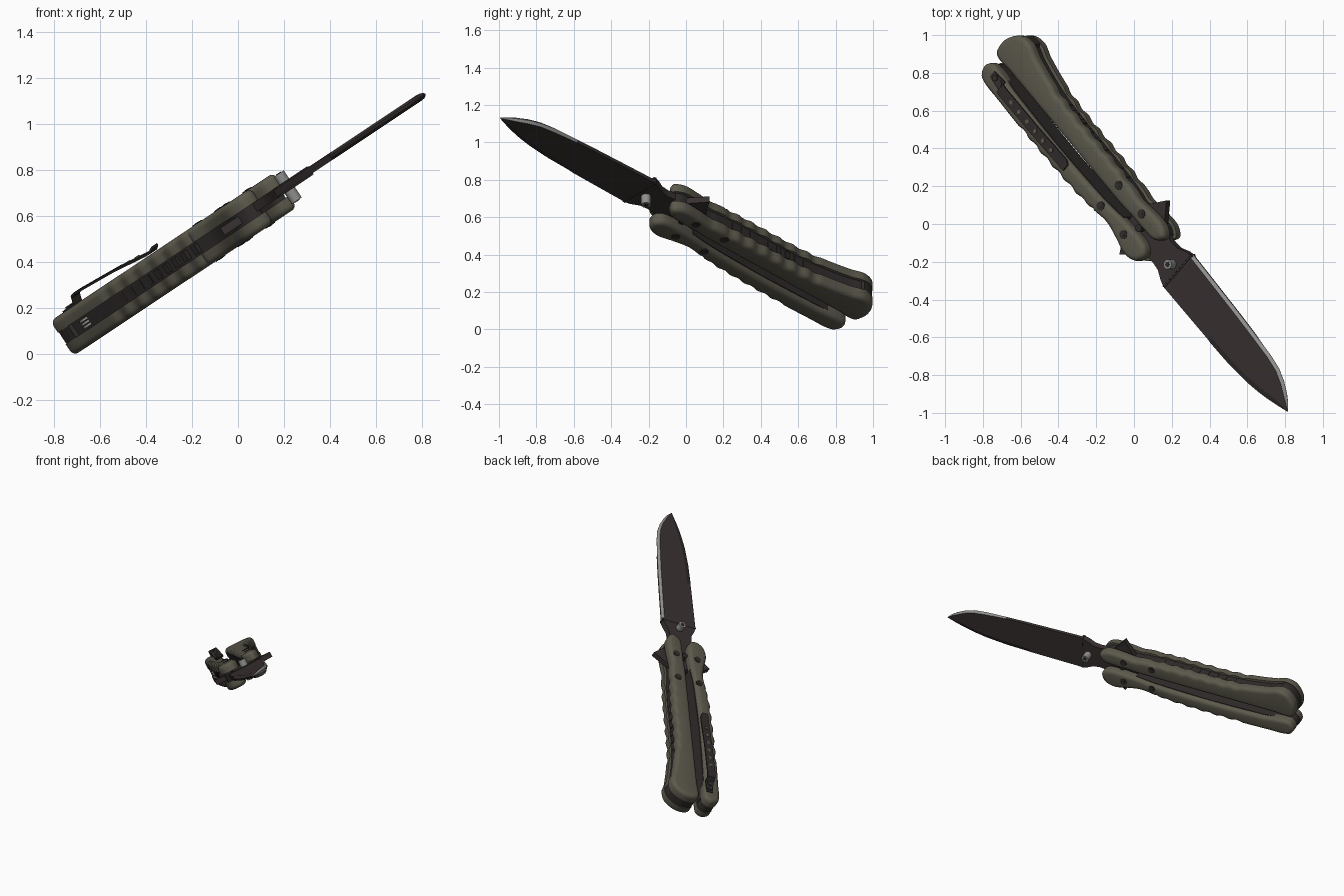
import bpy, bmesh, math
from mathutils import Matrix, Vector

if "Cube" in bpy.data.objects:
    bpy.data.objects.remove(bpy.data.objects["Cube"])

# Local frame: u = along the knife to the tip, v = across, n = blade normal
n = Vector((-0.554, 0, 0.833)).normalized()
u = Vector((0.577, -0.721, 0.384)).normalized()
v = n.cross(u).normalized()
u = v.cross(n)
FRAME = Matrix((u, v, n)).transposed().to_4x4()
FRAME.translation = (0, 0, 0.591)


def material(name, rgb):
    m = bpy.data.materials.new(name)
    m.diffuse_color = (*rgb, 1)
    m.use_nodes = True
    m.node_tree.nodes["Principled BSDF"].inputs["Base Color"].default_value = m.diffuse_color
    return m


GREEN = material("olive_green", (0.107, 0.1, 0.072))
BLACK = material("dark_metal", (0.03, 0.025, 0.024))
BROWN = material("blade_brown", (0.04, 0.03, 0.03))
GREY = material("steel_grey", (0.27, 0.27, 0.26))


def finish(bm, name, mats, angle=35):
    bmesh.ops.recalc_face_normals(bm, faces=bm.faces)
    me = bpy.data.meshes.new(name)
    bm.to_mesh(me)
    bm.free()
    ob = bpy.data.objects.new(name, me)
    bpy.context.collection.objects.link(ob)
    for m in mats:
        me.materials.append(m)
    ob.matrix_world = FRAME
    bpy.ops.object.select_all(action='DESELECT')
    ob.select_set(True)
    bpy.context.view_layer.objects.active = ob
    bpy.ops.object.shade_smooth_by_angle(angle=math.radians(angle))
    return ob


def spline(pts, step=.012):
    """Closed smooth curve through the points, evenly sampled."""
    out, k = [], len(pts)
    for i in range(k):
        p0, p1, p2, p3 = (Vector(pts[(i + j) % k]) for j in (-1, 0, 1, 2))
        d = (p2 - p1).length
        m1 = (p2 - p0) * (d / (d + (p1 - p0).length))
        m2 = (p3 - p1) * (d / ((p3 - p2).length + d))
        steps = max(2, round(d / step))
        for s in range(steps):
            t = s / steps
            out.append(p1 * (2*t**3 - 3*t*t + 1) + m1 * (t**3 - 2*t*t + t)
                       + p2 * (3*t*t - 2*t**3) + m2 * (t**3 - t*t))
    return out


def inset(pts, d):
    """Shrink a closed outline by d."""
    pts = [Vector(p) for p in pts]
    ccw = sum(pts[i - 1].cross(p) for i, p in enumerate(pts)) > 0
    out = []
    for i, p in enumerate(pts):
        t = (pts[(i + 1) % len(pts)] - pts[i - 1]).normalized()
        out.append(p + Vector((-t.y, t.x)) * (d if ccw else -d))
    return out


def slab(name, pts, c0, c1, mat, rim=0.0):
    """Extruded outline from c0 to c1, with a quarter-round rim at c1."""
    layers = [(pts, c0), (pts, c1)]
    if rim:
        s = 1 if c1 > c0 else -1
        layers = [(pts, c0)]
        for k in range(5):
            q = k / 4 * math.pi / 2
            layers.append((inset(pts, rim * (1 - math.cos(q))), c1 - s * rim * (1 - math.sin(q))))
    bm = bmesh.new()
    rows = [[bm.verts.new((p[0], p[1], c)) for p in ring] for ring, c in layers]
    bm.faces.new(rows[0])
    bm.faces.new(rows[-1])
    for lo, hi in zip(rows, rows[1:]):
        for i in range(len(lo)):
            bm.faces.new((lo[i - 1], lo[i], hi[i], hi[i - 1]))
    return finish(bm, name, [mat])


def rod(name, a, b, c0, c1, r, mat, sides=16):
    ring = [(a + r * math.cos(2 * math.pi * i / sides), b + r * math.sin(2 * math.pi * i / sides))
            for i in range(sides)]
    return slab(name, ring, c0, c1, mat)


# Handles: two rounded scales over a dark core each
RIGHT = [(-1.225, .022), (-1.245, .11), (-1.195, .195), (-1.12, .215), (-1.04, .192), (-.85, .162),
         (-.65, .153), (-.3, .157), (-.1, .15), (-.05, .143), (.05, .155), (.16, .158),
         (.215, .12), (.18, .065), (.08, .052), (0, .05), (-.1, .042), (-.6, .032), (-1.1, .022)]
LEFT = [(-1.2, -.026), (-1.235, -.075), (-1.2, -.132), (-1.05, -.14), (-.65, -.139), (-.3, -.122),
        (-.2, -.105), (-.1, -.09), (0, -.105), (.1, -.125), (.175, -.1), (.2, -.04),
        (.165, .0), (.08, .008), (-.05, -.002), (-.2, -.02), (-.6, -.037), (-1, -.036)]
# Dark liner along the facing sides of the handles
RIGHT_IN = [(-.1, .039), (-.6, .029), (-1.1, .019), (-1.2, .019)]
LEFT_IN = [(-.05, .001), (-.2, -.017), (-.6, -.034), (-1, -.033), (-1.17, -.025)]
C = -.013


def scalloped(pts, side, mid):
    """Finger grooves on the outer edge."""
    out = []
    for p in spline(pts):
        if -.86 < p.x < -.14 and (p.y - mid) * side > .03:
            p = p - Vector((0, side * .005 * (1 - math.cos((p.x + .86) / .72 * 14 * math.pi))))
        out.append(p)
    return out


for label, pts, inner, side, mid in (("right", RIGHT, RIGHT_IN, 1, .09),
                                     ("left", LEFT, LEFT_IN, -1, -.075)):
    outline = scalloped(pts, side, mid)
    slab(label + "_scale_upper", outline, C + .03, C + .091, GREEN, .027)
    slab(label + "_scale_lower", outline, C - .03, C - .091, GREEN, .027)
    # The core is nearly flush at the butt and recessed elsewhere
    flush, deep = inset(spline(pts), .004), inset(spline(pts), .018)
    core = [f if f.x < -1.12 else d for f, d in zip(flush, deep)]
    slab(label + "_core", core, C - .031, C + .031, BLACK)
    strip = inner + [(a, b + side * .02) for a, b in reversed(inner)]
    slab(label + "_inner_liner", strip, C - .06, C + .064, BLACK)
    # Ridges along the outer side of the core
    for i in range(11):
        a = -.9 + i * .066
        e = (.128 if side > 0 else -.111) + (.014 if a > -.25 and side < 0 else 0)
        slab(label + "_core_ridge", [(a, e - .012), (a + .03, e - .012), (a + .03, e + .012),
                                     (a, e + .012)], C - .022, C + .022, BLACK)
    # Pivot and body screws on both faces
    sb = .108 if side > 0 else -.05
    for a in (.03, -.18):
        for s in (1, -1):
            rod(label + "_screw", a, sb, C + s * .085, C + s * .094, .024, BLACK)
            rod(label + "_screw_head", a, sb, C + s * .094, C + s * .0955, .01, BROWN, 6)
    # Pointed guard at the pivot
    out = .155 if side > 0 else -.095
    slab(label + "_guard", [(-.03, out - side * .04), (.02, out + side * .03),
                            (.055, out + side * .082), (.075, out + side * .06),
                            (.14, out - side * .02)], C - .018, C + .018, BROWN)

# Latch spring near the butt
for k in range(3):
    rod("latch_spring_coil", -1.035, -.108, C - .02 + k * .015, C - .009 + k * .015, .032, GREY)

# Tang between the handles and the blade
half = [(-.03, .075), (.08, .1), (.17, .09), (.24, .08), (.29, .085), (.34, .11), (.385, .122)]
slab("tang", [(a, .034 + w) for a, w in half] + [(a, .034 - w) for a, w in reversed(half)],
     -.024, .018, BROWN)
rod("stop_pin", .33, .035, -.08, .062, .026, GREY)
for c in (-.08, .062):
    rod("stop_pin_socket", .33, .035, c - .003, c + .003, .014, BLACK, 6)
rod("tang_pin", .06, .033, -.065, .055, .02, BLACK)

# Blade: lofted sections of (along, spine, edge); the ground edge is grey
STATIONS = [(.375, -.089, .158), (.6, -.083, .156), (.77, -.078, .154), (.79, -.085, .154),
            (.95, -.078, .15), (1.1, -.062, .145), (1.19, -.045, .134), (1.26, -.027, .11),
            (1.32, -.009, .078), (1.36, .004, .05), (1.392, .014, .016)]
bm = bmesh.new()
rows = []
for a, s, e in STATIONS:
    w = e - s
    t = .016 * min(1, w / .12 + .15)
    ts = t if a < .78 else t * .35
    k, g = min(.03, w * .25), min(.016, w * .25)
    h = g * (.25 if a < 1.1 else .7)
    sec = [(s, ts), (s + k, t), (e - g, t), (e, .001), (e, -.001), (e - h, -t), (s + k, -t), (s, -ts)]
    rows.append([bm.verts.new((a, b, c - .002)) for b, c in sec])
for a_row, (r0, r1) in enumerate(zip(rows, rows[1:])):
    for i in range(8):
        j = (i + 1) % 8
        f = bm.faces.new((r0[i], r0[j], r1[j], r1[i]))
        # Upper bevel is grey throughout, the lower one only near the tip
        f.material_index = 1 if i in (2, 3) or (i == 4 and a_row > 3) else 0
bm.faces.new(rows[0])
bm.faces.new(rows[-1])
finish(bm, "blade", [BROWN, GREY], 12)
slab("ricasso_line", [(.37, -.088), (.377, -.088), (.377, .156), (.37, .156)], -.025, .0195, BLACK)

# Pocket clip on the left handle: side profile swept across its width
B, W = -.06, .029
path = [(-1.16, .074), (-1.07, .077), (-1.055, .11), (-1.03, .115), (-.75, .102), (-.53, .082),
        (-.5, .081), (-.47, .094)]
bm = bmesh.new()
strips = [[bm.verts.new((a, B + side * W * (.7 if i in (0, len(path) - 1) else 1), c + h))
           for i, (a, c) in enumerate(path)]
          for side, h in ((-1, 0), (1, 0), (1, .01), (-1, .01))]
for i in range(len(path) - 1):
    for q in range(4):
        r = strips[(q + 1) % 4]
        bm.faces.new((strips[q][i], r[i], r[i + 1], strips[q][i + 1]))
for i in (0, -1):
    bm.faces.new([s[i] for s in strips])
finish(bm, "pocket_clip", [BLACK])
for i in range(6):
    a = -.95 + i * .07
    c = .125 - .05 * (a + 1.03)
    rod("clip_hole", a, B, c - .006, c + .0015, .012, GREEN, 10)
for a in (-1.13, -1.09):
    rod("clip_screw", a, B, .08, .092, .017, BROWN, 12)
